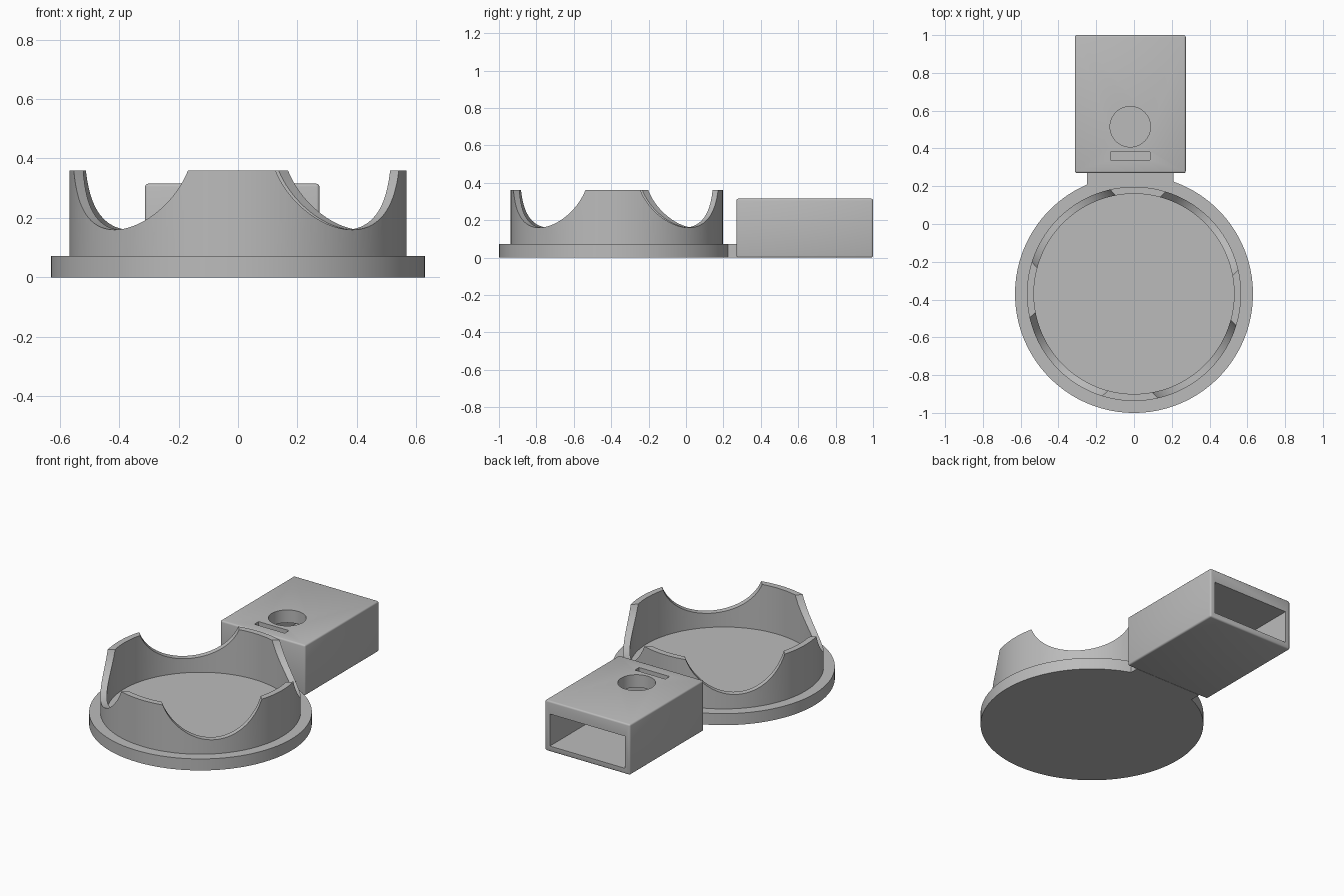
import bpy
import math

if "Cube" in bpy.data.objects:
    bpy.data.objects.remove(bpy.data.objects["Cube"], do_unlink=True)

CENTRE_Y = -0.37

grey = bpy.data.materials.new("plain grey")
grey.use_nodes = True
colour = (0.5, 0.5, 0.5, 1)
grey.diffuse_color = colour
grey.node_tree.nodes["Principled BSDF"].inputs["Base Color"].default_value = colour


def cylinder(name, radius, z0, z1, x=0, y=CENTRE_Y, sides=128):
    bpy.ops.mesh.primitive_cylinder_add(
        vertices=sides, radius=radius, depth=z1 - z0, location=(x, y, (z0 + z1) / 2))
    ob = bpy.context.object
    ob.name = name
    ob.data.materials.append(grey)
    return ob


def block(name, x0, x1, y0, y1, z0, z1):
    bpy.ops.mesh.primitive_cube_add(
        size=1, location=((x0 + x1) / 2, (y0 + y1) / 2, (z0 + z1) / 2))
    ob = bpy.context.object
    ob.name = name
    ob.scale = (x1 - x0, y1 - y0, z1 - z0)
    bpy.ops.object.transform_apply(location=False, rotation=False, scale=True)
    ob.data.materials.append(grey)
    return ob


def apply(ob, mod):
    bpy.context.view_layer.objects.active = ob
    bpy.ops.object.modifier_apply(modifier=mod.name)


def combine(ob, tool, operation="DIFFERENCE"):
    mod = ob.modifiers.new("combine", "BOOLEAN")
    mod.operation = operation
    mod.solver = "EXACT"
    mod.object = tool
    apply(ob, mod)
    bpy.data.objects.remove(tool, do_unlink=True)


def smooth(ob):
    bpy.ops.object.select_all(action="DESELECT")
    ob.select_set(True)
    bpy.context.view_layer.objects.active = ob
    bpy.ops.object.shade_smooth_by_angle(angle=math.radians(30))


# Round base plate with the short neck to the sleeve
base = cylinder("base_plate", 0.63, 0, 0.072)
combine(base, block("neck", -0.25, 0.21, 0, 0.275, 0, 0.072), "UNION")
smooth(base)

# Cup wall with four rounded notches that leave four upright tabs
wall = cylinder("cup_wall", 0.567, 0.06, 0.36)
combine(wall, cylinder("bore", 0.53, 0, 0.5))
for angle in (45, 135):
    notch = cylinder("notch", 0.3, -1, 1, sides=96)
    notch.location.z = 0.46
    notch.rotation_euler = (math.pi / 2, 0, math.radians(angle - 2.2))
    bpy.context.view_layer.update()
    combine(wall, notch)
smooth(wall)

# Rectangular sleeve, open at the back
sleeve = block("sleeve", -0.313, 0.274, 0.27, 1, 0, 0.315)
bevel = sleeve.modifiers.new("rounded_edges", "BEVEL")
bevel.width = 0.01
bevel.segments = 3
apply(sleeve, bevel)
combine(sleeve, block("cavity", -0.28, 0.24, 0.31, 1.1, 0.035, 0.235))

# Round hole and narrow slot through the sleeve top
combine(sleeve, cylinder("round_hole", 0.107, 0.15, 0.4, -0.02, 0.515, 64))
combine(sleeve, block("slot", -0.125, 0.085, 0.34, 0.382, 0.15, 0.4))
smooth(sleeve)
